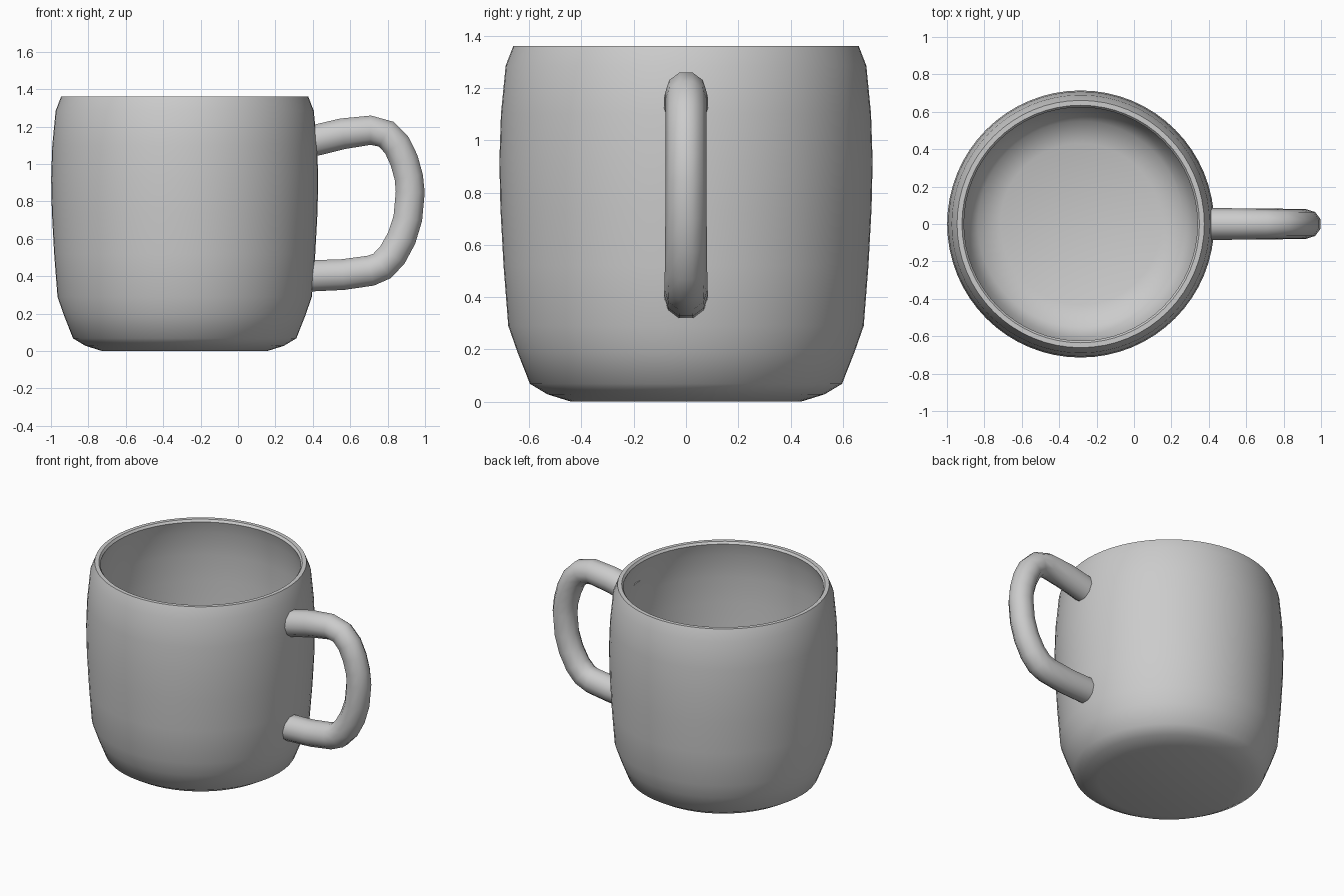
import bpy, bmesh, math
from mathutils import Vector

if "Cube" in bpy.data.objects:
    bpy.data.objects.remove(bpy.data.objects["Cube"])

CX = -0.285  # axis of the cup


def loft(name, rings, closed_ends, angle):
    """Skin a list of rings (equal point counts) into one smooth object."""
    bm = bmesh.new()
    loops = [[bm.verts.new(p) for p in ring] for ring in rings]
    n = len(loops[0])
    for a, b in zip(loops, loops[1:]):
        for i in range(n):
            j = (i + 1) % n
            bm.faces.new((a[i], a[j], b[j], b[i]))
    if closed_ends:
        bm.faces.new(loops[0])
        bm.faces.new(loops[-1])
    bmesh.ops.recalc_face_normals(bm, faces=bm.faces)
    mesh = bpy.data.meshes.new(name)
    bm.to_mesh(mesh)
    bm.free()
    ob = bpy.data.objects.new(name, mesh)
    bpy.context.collection.objects.link(ob)
    bpy.context.view_layer.objects.active = ob
    ob.select_set(True)
    bpy.ops.object.shade_smooth_by_angle(angle=math.radians(angle))
    ob.select_set(False)
    return ob


# Cup: outer wall, lip, inner wall and floor as one turned profile
profile = [(0.44, 0), (0.53, 0.028), (0.597, 0.068), (0.645, 0.19), (0.68, 0.29),
           (0.698, 0.52), (0.71, 0.74), (0.714, 0.92), (0.708, 1.10), (0.69, 1.285),
           (0.661, 1.36), (0.635, 1.36), (0.624, 1.345), (0.65, 1.26), (0.664, 1.10),
           (0.668, 0.92), (0.655, 0.55), (0.637, 0.31), (0.60, 0.18), (0.55, 0.10),
           (0.43, 0.055)]
SIDES = 64
turn = [math.tau * i / SIDES for i in range(SIDES)]
loft("cup", [[(CX + r * math.cos(a), r * math.sin(a), z) for a in turn]
             for r, z in profile], True, 40)

# Handle: ten-sided tube along a bent path (x, z, radius)
path = [(0.385, 1.12, 0.085), (0.56, 1.162, 0.084), (0.71, 1.181, 0.080),
        (0.792, 1.16, 0.078), (0.85, 1.10, 0.078), (0.888, 1.02, 0.078),
        (0.913, 0.93, 0.078), (0.921, 0.85, 0.079), (0.908, 0.71, 0.079),
        (0.875, 0.604, 0.080), (0.825, 0.513, 0.081), (0.77, 0.455, 0.082),
        (0.71, 0.43, 0.083), (0.56, 0.409, 0.084), (0.385, 0.402, 0.085)]
pts = [Vector((x, 0, z)) for x, z, _ in path]
side = Vector((0, 1, 0))
rings = []
for k, p in enumerate(pts):
    a, b = pts[max(k - 1, 0)], pts[min(k + 1, len(pts) - 1)]
    out = side.cross((b - a).normalized())
    ring = []
    for i in range(10):
        t = math.tau * (i + 0.5) / 10
        ring.append(p + path[k][2] * (math.cos(t) * out * 1.03 + math.sin(t) * side))
    rings.append(ring)
loft("handle", rings, True, 60)
